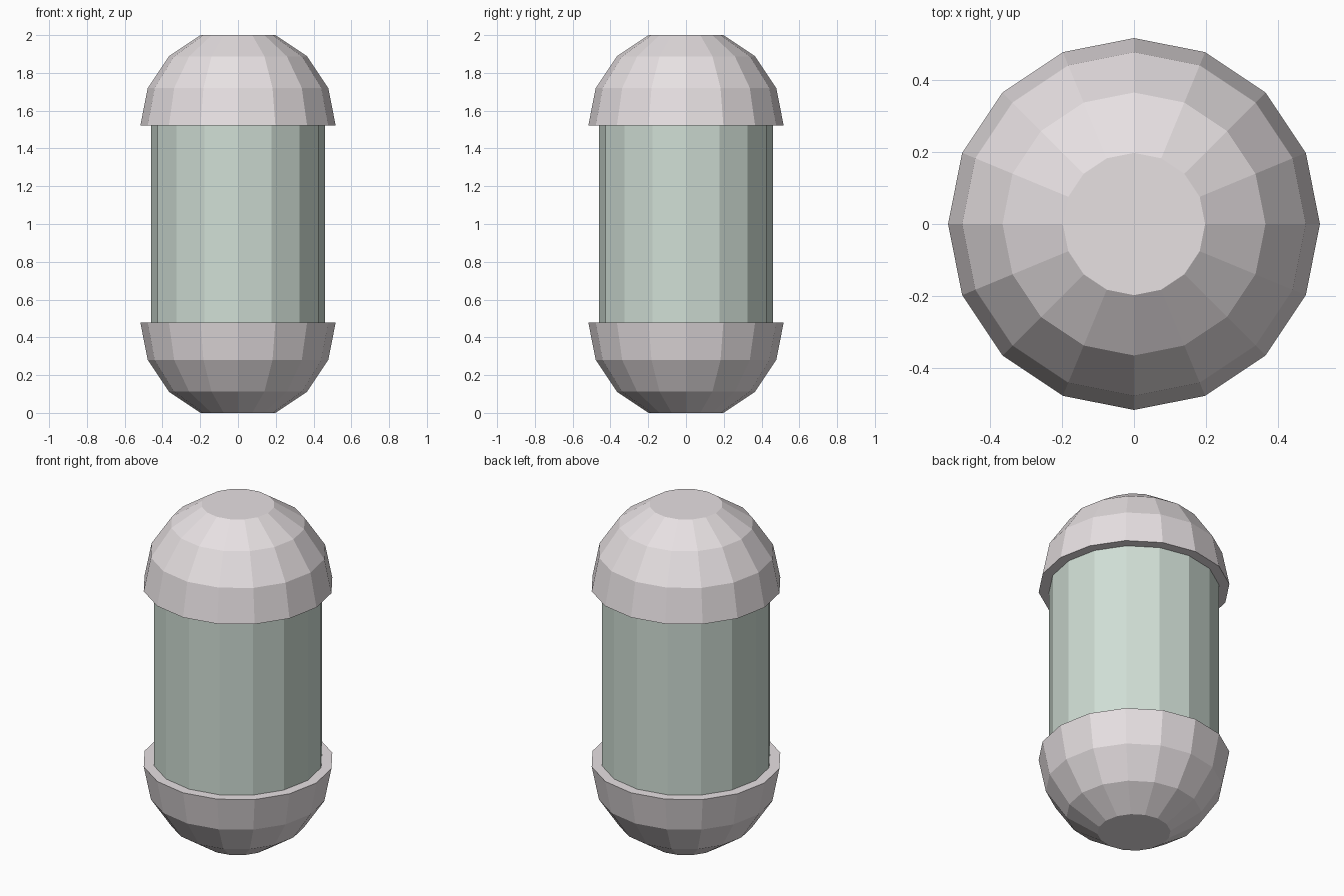
import bpy, bmesh
from math import sin, cos, pi

if "Cube" in bpy.data.objects:
    bpy.data.objects.remove(bpy.data.objects["Cube"])

SIDES = 16
R = 0.517                       # dome radius
SEAM = R * cos(pi / 8)          # height of a dome with its pole ring cut flat


def material(name, rgb):
    m = bpy.data.materials.new(name)
    m.diffuse_color = (*rgb, 1)
    m.use_nodes = True
    m.node_tree.nodes["Principled BSDF"].inputs["Base Color"].default_value = m.diffuse_color
    return m


def lathe(name, profile, mat, caps=True):
    """Revolve (radius, z) points, listed bottom to top, into a flat-shaded solid."""
    bm = bmesh.new()
    rings = [[bm.verts.new((r * cos(2 * pi * i / SIDES), r * sin(2 * pi * i / SIDES), z))
              for i in range(SIDES)] for r, z in profile]
    for a, b in zip(rings, rings[1:]):
        for i in range(SIDES):
            j = (i + 1) % SIDES
            bm.faces.new((a[i], a[j], b[j], b[i]))
    if caps:
        bm.faces.new(rings[0][::-1])
        bm.faces.new(rings[-1])
    mesh = bpy.data.meshes.new(name)
    bm.to_mesh(mesh)
    bm.free()
    mesh.materials.append(mat)
    obj = bpy.data.objects.new(name, mesh)
    bpy.context.collection.objects.link(obj)
    return obj


shell = material("pale_shell", (0.80, 0.75, 0.765))
glass = material("green_glass", (0.63, 0.73, 0.665))

# Quarter-circle dome profile, stopping one ring short of the pole
arc = [(R * cos(k * pi / 8), R * sin(k * pi / 8)) for k in range(4)]

# End domes
lathe("top_cap", [(r, 2 - SEAM + h) for r, h in arc], shell)
lathe("bottom_cap", [(r, SEAM - h) for r, h in reversed(arc)], shell)

# Tube between the domes
lathe("tube", [(0.46, SEAM), (0.46, 2 - SEAM)], glass, caps=False)
